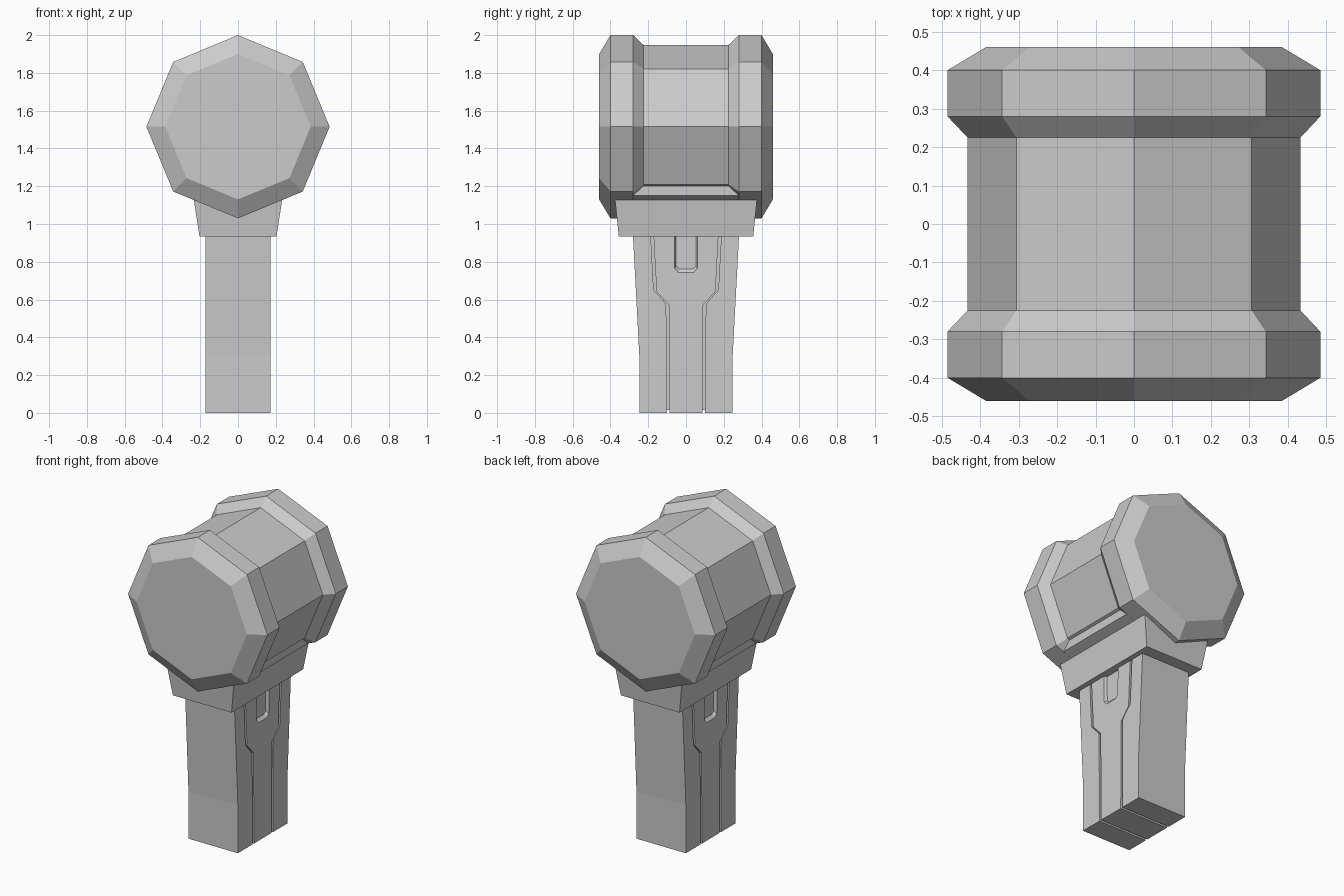
import bpy, bmesh, math

cube = bpy.data.objects.get("Cube")
if cube:
    bpy.data.objects.remove(cube, do_unlink=True)

# Single plain grey
GREY = (0.6, 0.6, 0.6, 1)
grey = bpy.data.materials.new("plain grey")
grey.use_nodes = True
grey.diffuse_color = GREY
bsdf = next(n for n in grey.node_tree.nodes if n.type == 'BSDF_PRINCIPLED')
bsdf.inputs["Base Color"].default_value = GREY


def loft(name, rings):
    """Skin a closed solid through rings that share a point count."""
    bm = bmesh.new()
    loops = [[bm.verts.new(p) for p in ring] for ring in rings]
    n = len(loops[0])
    for a, b in zip(loops, loops[1:]):
        for i in range(n):
            j = (i + 1) % n
            bm.faces.new((a[i], a[j], b[j], b[i]))
    bm.faces.new(loops[0][::-1])
    bm.faces.new(loops[-1])
    bmesh.ops.recalc_face_normals(bm, faces=bm.faces)
    mesh = bpy.data.meshes.new(name)
    bm.to_mesh(mesh)
    bm.free()
    mesh.materials.append(grey)
    obj = bpy.data.objects.new(name, mesh)
    bpy.context.collection.objects.link(obj)
    return obj


def octagon(y, r, zc=1.515):
    angles = [math.radians(45 * k) for k in range(8)]
    return [(r * math.cos(a), y, zc + r * math.sin(a)) for a in angles]


def rect(z, x, y):
    return [(-x, -y, z), (x, -y, z), (x, y, z), (-x, y, z)]


def side(x, profile):
    return [(x, y, z) for y, z in profile]


def mirrored(half):
    """Complete a (y, z) half profile on the other side."""
    return half + [(-y, z) for y, z in reversed(half)]


# Octagonal head with a flared, bevelled rim at each end
half = [(0.46, 0.385), (0.40, 0.485), (0.28, 0.485), (0.225, 0.433)]
profile = half + [(-y, r) for y, r in reversed(half)]
loft("head", [octagon(y, r) for y, r in profile])

# Pad filling the underside between the rims
pad = [(0, 1.03), (0.29, 1.15), (0.29, 1.203), (-0.29, 1.203), (-0.29, 1.15)]
loft("head_pad", [[(x, y, z) for x, z in pad] for y in (-0.279, 0.279)])

# Tapered collar, running up into the head
loft("collar", [rect(0.935, 0.204, 0.356), rect(1.2, 0.245, 0.383)])

# Handle: recessed core seen only in the grooves
W, D, TOP = 0.172, 0.155, 1.0
loft("handle_core", [rect(0.015, D, 0.235), rect(0.3, D, 0.235),
                     rect(TOP, D, 0.25)])

# Front and back strips of the handle
strip = [(0.247, 0), (0.247, 0.3), (0.284, TOP), (0.19, TOP),
         (0.171, 0.65), (0.105, 0.577), (0.101, 0)]
for name, s in (("handle_front_strip", -1), ("handle_back_strip", 1)):
    loft(name, [side(x, [(s * y, z) for y, z in strip]) for x in (-W, W)])

# Centre panel, notched under the collar with sloping notch walls
edge = [(0.087, 0), (0.091, 0.572), (0.156, 0.643), (0.175, TOP)]
outer = mirrored(edge + [(0.062, TOP), (0.06, 0.765), (0.04, 0.743)])
inner = mirrored(edge + [(0.052, TOP), (0.05, 0.78), (0.035, 0.767)])
loft("handle_centre_panel", [side(-W, outer), side(-D + 0.005, inner),
                             side(D - 0.005, inner), side(W, outer)])
